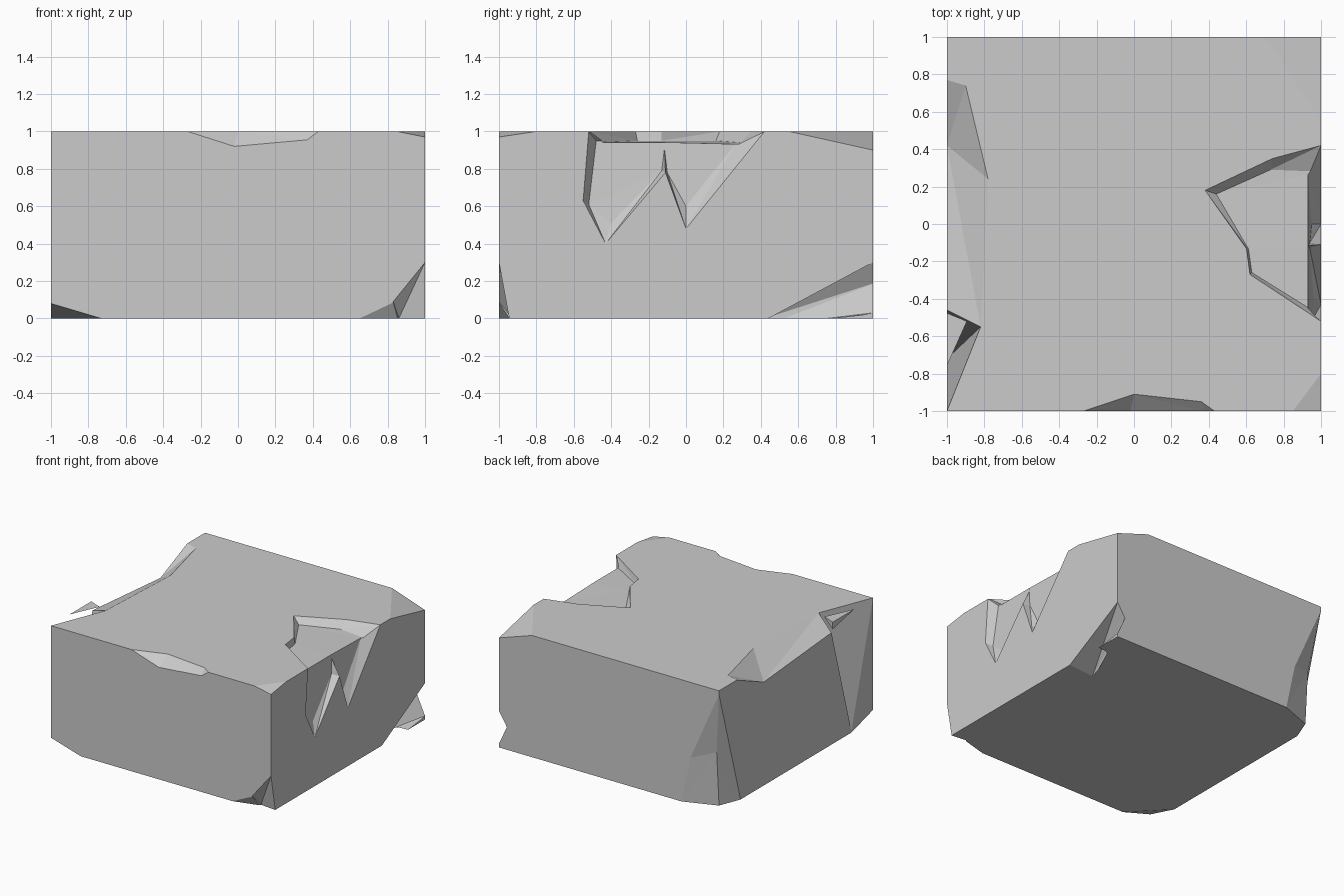
import bpy, bmesh

if "Cube" in bpy.data.objects:
    bpy.data.objects.remove(bpy.data.objects["Cube"])


def make_object(name, bm):
    mesh = bpy.data.meshes.new(name)
    bm.to_mesh(mesh)
    bm.free()
    obj = bpy.data.objects.new(name, mesh)
    bpy.context.collection.objects.link(obj)
    return obj


def pushed(p, d=0.04):
    """Move a point lying on the block surface a little outside it."""
    x, y, z = p
    x += d * (x >= 1) - d * (x <= -1)
    y += d * (y >= 1) - d * (y <= -1)
    z += d * (z >= 1) - d * (z <= 0)
    return (x, y, z)


def chip(block, name, points):
    """Knock the convex hull of the points out of the block."""
    bm = bmesh.new()
    for p in {*points, *map(pushed, points)}:
        bm.verts.new(p)
    res = bmesh.ops.convex_hull(bm, input=bm.verts)
    junk = {v for v in res["geom_interior"] + res["geom_unused"]
            if isinstance(v, bmesh.types.BMVert)}
    bmesh.ops.delete(bm, geom=list(junk), context='VERTS')
    bmesh.ops.recalc_face_normals(bm, faces=bm.faces)
    cutter = make_object(name, bm)
    cutter.hide_render = True
    mod = block.modifiers.new(name, 'BOOLEAN')
    mod.operation, mod.solver, mod.object = 'DIFFERENCE', 'EXACT', cutter
    bpy.context.view_layer.objects.active = block
    bpy.ops.object.modifier_apply(modifier=name)
    bpy.data.objects.remove(cutter)


# Stone block
bm = bmesh.new()
bmesh.ops.create_cube(bm, size=2)
for v in bm.verts:
    v.co.z = (v.co.z + 1) / 2
block = make_object("stone_block", bm)

# Left side: tall split and worn top edge
chip(block, "left_split", [(-.82, -.55, 1), (-1, -1, 1), (-1, -.46, .92), (-1, -.72, .01)])
chip(block, "left_edge", [(-1, .77, 1), (-.9, .74, 1), (-.78, .24, 1), (-.85, -.24, 1),
                          (-.82, -.55, 1), (-1, -.46, 1), (-1, .42, .85), (-1, -.46, .92)])

# Right side: shallow top recess with two jagged tongues down the face
chip(block, "recess_back", [(.38, .18, 1), (.74, .35, 1), (1, .42, 1), (1, -.13, 1), (.6, -.13, 1),
                            (.44, .16, .95), (.73, .29, .94), (1, .28, .93), (1, -.13, .94),
                            (.61, -.13, .95)])
chip(block, "recess_front", [(.6, -.12, 1), (.62, -.27, 1), (1, -.52, 1), (1, 0, 1),
                             (.61, -.12, .95), (.63, -.26, .95), (1, -.49, .94), (1, 0, .94)])
chip(block, "tongue_front", [(1, -.52, 1), (1, -.55, .63), (1, -.43, .4), (1, -.11, .78), (1, -.11, 1),
                             (.93, -.48, .95), (.95, -.52, .61), (.96, -.4, .51),
                             (.94, -.13, .79), (.93, -.11, .95)])
chip(block, "tongue_back", [(1, -.12, 1), (1, -.11, .78), (1, 0, .48), (1, .42, 1),
                            (.93, -.12, .95), (.94, -.1, .78), (.95, 0, .6), (.93, .27, .94)])

# Front top edge
chip(block, "front_edge", [(-.27, -1, 1), (0, -.91, 1), (.36, -.95, 1), (.43, -1, 1),
                           (-.02, -1, .92), (.37, -1, .955)])

# Corners
chip(block, "corner_back_top", [(.7, 1, 1), (1, .55, 1), (1, 1, .9), (1, 1, 1)])
chip(block, "corner_front_top", [(.85, -1, 1), (1, -.8, 1), (1, -1, .97), (1, -1, 1)])
chip(block, "corner_left_base", [(-1, -1, .08), (-.73, -1, 0), (-1, -.72, 0), (-1, -1, 0)])
chip(block, "corner_front_base", [(.83, -1, .09), (1, -1, .3), (1, -.945, 0), (.86, -.93, 0),
                                  (1, -1, 0), (.83, -1, 0)])
chip(block, "corner_front_sliver", [(.65, -1, 0), (.84, -1, .09), (.87, -.94, 0), (.87, -1, 0)])
chip(block, "corner_back_base", [(1, .44, 0), (.76, .42, 0), (1, 1, .03), (1, 1, .3), (.94, 1, .2)])

# Back left upright edge, broken away on both faces
core = [(-1, 1, .97), (-1, 1, 0), (-.93, .9, 0), (-.93, .93, .45)]
chip(block, "edge_back_face", core + [(-.66, 1, 0), (-.74, 1, .38)])
chip(block, "edge_left_face", core + [(-1, .72, 0), (-1, .88, .55)])
